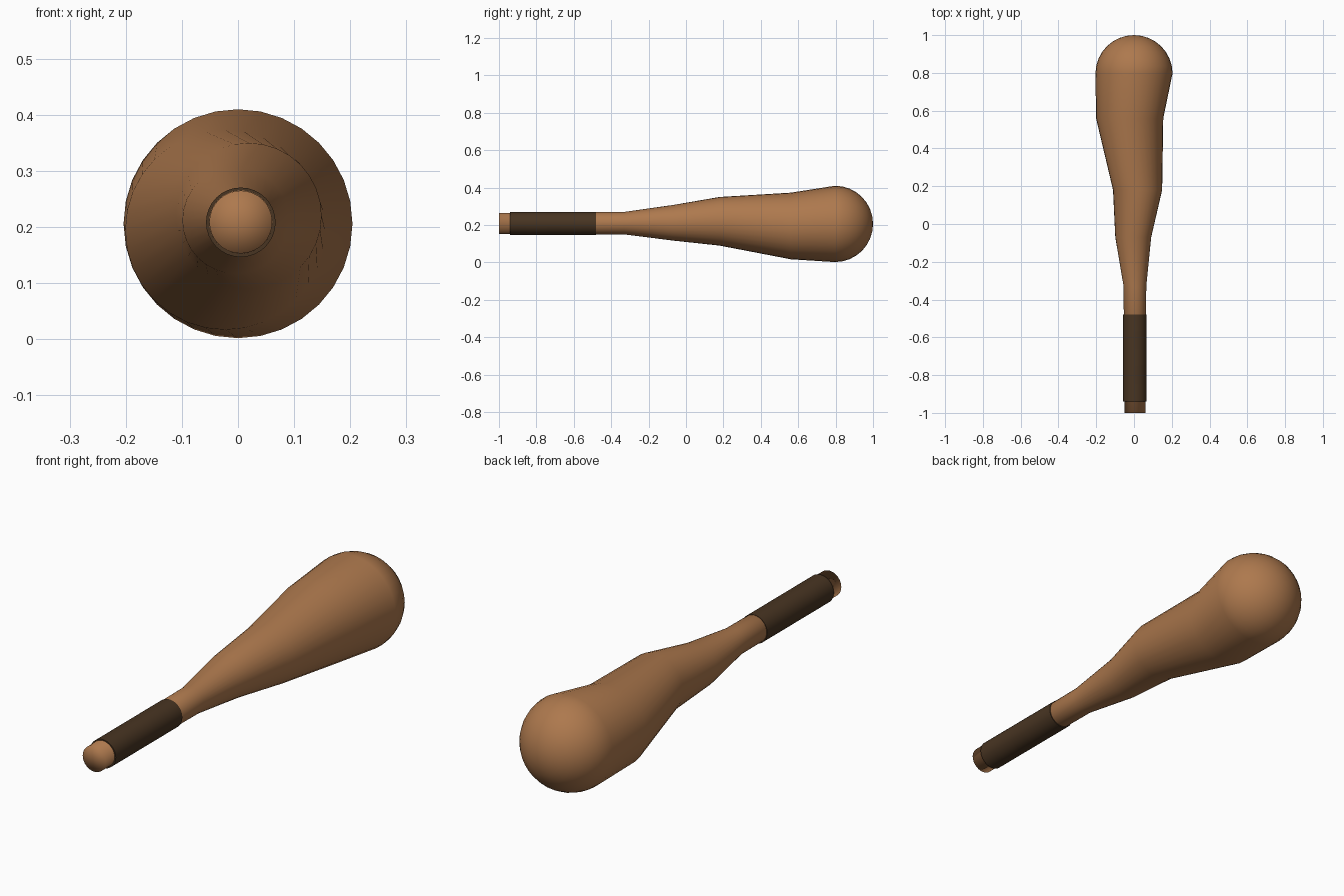
import bpy, bmesh
from math import sin, cos, pi

if "Cube" in bpy.data.objects:
    bpy.data.objects.remove(bpy.data.objects["Cube"])

SIDES = 32


def material(name, rgb):
    m = bpy.data.materials.new(name)
    m.diffuse_color = (*rgb, 1)
    m.use_nodes = True
    m.node_tree.nodes["Principled BSDF"].inputs["Base Color"].default_value = m.diffuse_color
    return m


def finish(name, bm, mat, smooth_all):
    bmesh.ops.recalc_face_normals(bm, faces=bm.faces)
    me = bpy.data.meshes.new(name)
    bm.to_mesh(me)
    bm.free()
    me.materials.append(mat)
    ob = bpy.data.objects.new(name, me)
    bpy.context.collection.objects.link(ob)
    bpy.ops.object.select_all(action='DESELECT')
    ob.select_set(True)
    bpy.context.view_layer.objects.active = ob
    if smooth_all:
        bpy.ops.object.shade_smooth()
    else:
        bpy.ops.object.shade_smooth_by_angle(angle=0.6)
    return ob


def ring(bm, y, cx, cz, r, slant=0.0):
    angles = [2 * pi * i / SIDES for i in range(SIDES)]
    return [bm.verts.new((cx + r * cos(a), y + slant * cos(a), cz + r * sin(a)))
            for a in angles]


def bridge(bm, a, b):
    for i in range(SIDES):
        j = (i + 1) % SIDES
        bm.faces.new((a[i], a[j], b[j], b[i]))


def fan(bm, loop, point):
    tip = bm.verts.new(point)
    for i in range(SIDES):
        bm.faces.new((loop[i], loop[(i + 1) % SIDES], tip))


wood = material("wood", (0.42, 0.19, 0.075))
leather = material("dark_leather", (0.065, 0.035, 0.016))

# Club body: knobbly shaft (y, centre x, centre z, radius), then a round head
shaft = [(-1.0, 0.005, 0.209, 0.056), (-0.33, 0.005, 0.21, 0.060),
         (-0.07, -0.004, 0.212, 0.095), (0.18, 0.019, 0.22, 0.130),
         (0.56, -0.023, 0.195, 0.178), (0.797, 0.0, 0.206, 0.204)]
for k in range(1, 8):
    t = k * pi / 16
    shaft.append((0.797 + 0.203 * sin(t), 0.0, 0.206, 0.204 * cos(t)))
bm = bmesh.new()
loops = [ring(bm, *s) for s in shaft]
for a, b in zip(loops, loops[1:]):
    bridge(bm, a, b)
fan(bm, loops[0], (0.005, -1.0, 0.209))
fan(bm, loops[-1], (0, 1.0, 0.206))
finish("club_body", bm, wood, True)

# Grip wrap: five bands, with wedge gaps opening on alternating sides
START, END, BANDS = -0.94, -0.48, 5
step = (END - START) / BANDS
for k in range(BANDS):
    lean = 0.010 if k % 2 == 0 else -0.010
    y0, y1 = START + k * step, START + (k + 1) * step
    s0 = lean if k > 0 else 0
    s1 = -lean if k < BANDS - 1 else 0
    y0 -= 0.003 if k > 0 else 0
    y1 += 0.003 if k < BANDS - 1 else 0
    bm = bmesh.new()
    section = [ring(bm, y0, 0.005, 0.2085, 0.062, s0),
               ring(bm, y1, 0.005, 0.2085, 0.062, s1),
               ring(bm, y1, 0.005, 0.2085, 0.054, s1),
               ring(bm, y0, 0.005, 0.2085, 0.054, s0)]
    for i in range(4):
        bridge(bm, section[i], section[(i + 1) % 4])
    finish(f"grip_band_{k + 1}", bm, leather, False)
